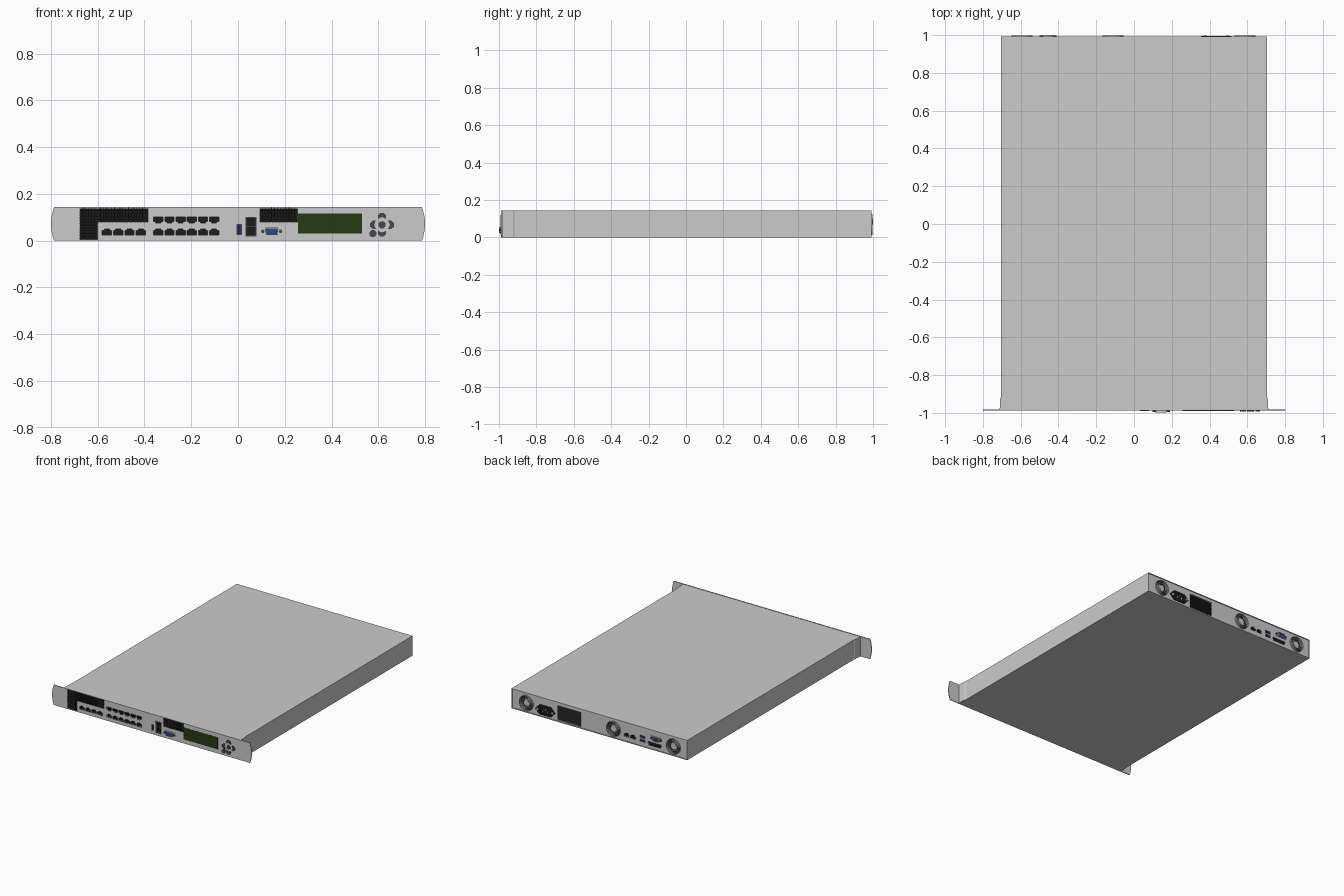
import bpy, bmesh, math
from mathutils import Matrix

if "Cube" in bpy.data.objects:
    bpy.data.objects.remove(bpy.data.objects["Cube"])

FRONT, BACK = -0.988, 0.989   # outer faces of the two panels


def material(name, r, g, b):
    m = bpy.data.materials.new(name)
    m.diffuse_color = (r, g, b, 1)
    m.use_nodes = True
    m.node_tree.nodes["Principled BSDF"].inputs["Base Color"].default_value = m.diffuse_color
    return m


BLACK = material("black", 0.012, 0.012, 0.012)
DARK = material("dark_grey", 0.06, 0.06, 0.07)
BLUE = material("blue", 0.03, 0.07, 0.28)
PURPLE = material("dark_blue", 0.04, 0.04, 0.14)
GREEN = material("screen_green", 0.02, 0.04, 0.008)


def add(name, mesh, mat=None):
    ob = bpy.data.objects.new(name, mesh)
    bpy.context.collection.objects.link(ob)
    if mat:
        mesh.materials.clear()
        mesh.materials.append(mat)
    return ob


def prisms(name, polys, y0, y1, mat=None, pocket=False):
    """Extrude x-z outlines from y0 to y1; a pocket is left open at y0."""
    bm = bmesh.new()
    for pts in polys:
        a = [bm.verts.new((x, y0, z)) for x, z in pts]
        b = [bm.verts.new((x, y1, z)) for x, z in pts]
        for i in range(len(pts)):
            j = (i + 1) % len(pts)
            bm.faces.new((a[i], a[j], b[j], b[i]))
        bm.faces.new(b)
        if not pocket:
            bm.faces.new(a)
    bmesh.ops.recalc_face_normals(bm, faces=bm.faces)
    if pocket:
        bmesh.ops.reverse_faces(bm, faces=bm.faces)
    me = bpy.data.meshes.new(name)
    bm.to_mesh(me)
    bm.free()
    return add(name, me, mat)


def plate(name, outline, holes, y0, y1, mat=None):
    """Flat plate in the x-z plane with holes, from a filled curve."""
    cu = bpy.data.curves.new(name, 'CURVE')
    cu.dimensions, cu.fill_mode, cu.extrude = '2D', 'BOTH', abs(y1 - y0) / 2
    for pts in [outline] + holes:
        sp = cu.splines.new('POLY')
        sp.points.add(len(pts) - 1)
        for p, (x, z) in zip(sp.points, pts):
            p.co = (x, z, 0, 1)
        sp.use_cyclic_u = True
    tmp = add(name + "_curve", cu)
    dg = bpy.context.evaluated_depsgraph_get()
    me = bpy.data.meshes.new_from_object(tmp.evaluated_get(dg))
    bpy.data.objects.remove(tmp)
    me.transform(Matrix.Translation((0, (y0 + y1) / 2, 0)) @ Matrix.Rotation(math.pi / 2, 4, 'X'))
    return add(name, me, mat)


def rect(x0, x1, z0, z1):
    return [(x0, z0), (x1, z0), (x1, z1), (x0, z1)]


def box(cx, cz, w, h):
    return rect(cx - w / 2, cx + w / 2, cz - h / 2, cz + h / 2)


def ngon(cx, cz, r, n, turn=0.0):
    return [(cx + r * math.cos(turn + 2 * math.pi * i / n),
             cz + r * math.sin(turn + 2 * math.pi * i / n)) for i in range(n)]


def jack(cx, cz, f=1):
    prof = [(-.02, -.013), (.02, -.013), (.02, .006), (.011, .006),
            (.011, .013), (-.011, .013), (-.011, .006), (-.02, .006)]
    return [(cx + x, cz + f * z) for x, z in prof]


def dshape(cx, cz, w, h):
    return [(cx - w * .42, cz - h / 2), (cx + w * .42, cz - h / 2), (cx + w / 2, cz + h * .3),
            (cx + w * .46, cz + h / 2), (cx - w * .46, cz + h / 2), (cx - w / 2, cz + h * .3)]


def video_port(name, cx, cz, y, s):
    """D-shaped connector with flange, insert and two hex posts; s is the outward y sign."""
    prisms(name + "_flange", [box(cx, cz, .094, .032)], y, y + s * .002)
    plate(name + "_shell", dshape(cx, cz, .058, .031), [dshape(cx, cz, .052, .026)], y, y + s * .011)
    prisms(name + "_insert", [dshape(cx, cz, .052, .026)], y, y + s * .009, BLUE)
    pins = [box(cx + (i - 2) * .009 + (r % 2) * .003, cz + (r - 1) * .007, .003, .003)
            for i in range(5) for r in range(3)]
    prisms(name + "_contacts", pins, y, y + s * .0095, BLACK)
    prisms(name + "_posts", [ngon(cx + d, cz, .008, 6) for d in (-.038, .038)], y, y + s * .008, DARK)


def grille(name, x0, x1, z0, z1, y, step=.012):
    """Woven vent: thin bars both ways over a dark opening."""
    nx, nz = round((x1 - x0) / step), round((z1 - z0) / step)
    bars = [box(x0 + (x1 - x0) * i / nx, (z0 + z1) / 2, .003, z1 - z0) for i in range(1, nx)]
    bars += [box((x0 + x1) / 2, z0 + (z1 - z0) * i / nz, x1 - x0, .003) for i in range(1, nz)]
    prisms(name, bars, y - .001, y + .001, BLACK)


# Chassis sleeve, open at both ends
bm = bmesh.new()
bmesh.ops.create_cube(bm, size=1, matrix=Matrix.LocRotScale((0, .005, .0715), None, (1.41, 1.976, .143)))
ends = [f for f in bm.faces if abs(f.normal.y) > .9]
bmesh.ops.delete(bm, geom=ends, context='FACES_ONLY')
me = bpy.data.meshes.new("chassis")
bm.to_mesh(me)
bm.free()
mod = add("chassis", me).modifiers.new("walls", 'SOLIDIFY')
mod.thickness, mod.offset = .006, -1

# Ear flanges wrapped along the chassis sides
for side, s in (("left", -1), ("right", 1)):
    bm = bmesh.new()
    prof = [(.704, -.983), (.711, -.983), (.709, -.925), (.704, -.915)]
    face = bm.faces.new([bm.verts.new((s * x, y, .001)) for x, y in prof])
    up = bmesh.ops.extrude_face_region(bm, geom=[face])['geom']
    bmesh.ops.translate(bm, verts=[v for v in up if isinstance(v, bmesh.types.BMVert)], vec=(0, 0, .142))
    bmesh.ops.recalc_face_normals(bm, faces=bm.faces)
    me = bpy.data.meshes.new(side + "_ear_flange")
    bm.to_mesh(me)
    bm.free()
    add(side + "_ear_flange", me)

# Front panel with bowed ear ends and openings
H = .145
arc = [(.786 + .014 * (1 - (2 * i / 8 - 1) ** 2), H * i / 8) for i in range(9)]
outline = arc + [(-x, z) for x, z in reversed(arc)]
left_vent = [(-.676, .005), (-.6, .005), (-.6, .08), (-.385, .08), (-.385, .142), (-.676, .142)]
right_vent = rect(.094, .255, .08, .142)
jacks = [jack(-.561 + .0485 * i, .038) for i in range(4)]
jacks += [jack(-.341 + .0478 * i, z, f) for i in range(6) for z, f in ((.038, 1), (.088, -1))]
stack = [box(.056, .042, .034, .03), box(.056, .08, .034, .03)]
usb = box(.006, .048, .02, .042)
plate("front_panel", outline, [left_vent, right_vent, usb] + jacks + stack, FRONT, FRONT + .006)
prisms("front_jacks", jacks, FRONT + .001, FRONT + .035, BLACK, True)
prisms("front_vents", [left_vent, right_vent], FRONT + .001, FRONT + .008, BLACK, True)
grille("vent_grille_left", -.676, -.6, .005, .142, FRONT + .002)
grille("vent_grille_top", -.6, -.385, .08, .142, FRONT + .002)
grille("vent_grille_right", .094, .255, .08, .142, FRONT + .002)
plate("stacked_jack_frame", rect(.033, .08, .018, .102), stack, FRONT - .003, FRONT, DARK)
prisms("stacked_jacks", stack, FRONT - .002, FRONT + .03, BLACK, True)
prisms("front_usb_socket", [usb], FRONT + .0005, FRONT + .02, PURPLE, True)
prisms("front_usb_tongue", [box(.003, .048, .006, .034)], FRONT, FRONT + .02, PURPLE)
video_port("front_video_port", .144, .04, FRONT, -1)
prisms("display_screen", [rect(.257, .53, .03, .116)], FRONT - .001, FRONT + .002, GREEN)

# Keypad: arrow keys around a centre key, plus one spare key
arrow = [(-.018, -.012), (0, -.004), (.018, -.012), (.018, .002), (.007, .014), (-.007, .014), (-.018, .002)]
keys = [ngon(.616, .068, .016, 8, math.pi / 8), ngon(.577, .03, .016, 8, math.pi / 8)]
for k in range(4):
    c, s = math.cos(k * math.pi / 2), math.sin(k * math.pi / 2)
    cx, cz = .616 - .038 * s, .068 + .037 * c
    keys.append([(cx + x * c - z * s, cz + x * s + z * c) for x, z in arrow])
prisms("keypad_buttons", keys, FRONT - .005, FRONT, DARK)

# Rear panel with fan, vent and port openings
fans = [(x, .068) for x in (.587, -.112, -.593)]
fan_holes = [ngon(x, z, .052, 32) for x, z in fans]
rear_vent = rect(.15, .34, .012, .115)
rear_jacks = [jack(-.217, .05), jack(-.268, .05)]
rear_usb = [box(-.344, z, .042, .018) for z in (.042, .07)]
serial = dshape(-.44, .038, .11, .024)
plate("rear_panel", rect(-.7, .7, .005, .138), fan_holes + rear_jacks + rear_usb + [rear_vent, serial],
      BACK - .006, BACK)
prisms("fan_wells", fan_holes, BACK - .001, BACK - .03, BLACK, True)
prisms("rear_jacks", rear_jacks, BACK - .001, BACK - .035, BLACK, True)
prisms("rear_usb_sockets", rear_usb, BACK - .001, BACK - .03, DARK, True)
prisms("rear_usb_tongues", [box(-.344, z + .003, .034, .005) for z in (.042, .07)], BACK - .03, BACK, BLUE)
prisms("rear_vent", [rear_vent], BACK - .001, BACK - .008, DARK, True)
prisms("rear_vent_slats", [box(.245, .012 + .0103 * i, .19, .003) for i in range(1, 10)],
       BACK - .008, BACK - .001, DARK)
prisms("serial_port", [serial], BACK - .001, BACK - .01, BLACK, True)
video_port("rear_video_port", -.455, .085, BACK, 1)

# Fans: hub, seven blades and a raised wire ring guard
for n, (x, z) in enumerate(fans, 1):
    prisms(f"fan_{n}_hub", [ngon(x, z, .026, 24)], BACK - .02, BACK - .002)
    blades = []
    for k in range(7):
        a = 2 * math.pi * k / 7
        blades.append([(x + r * math.cos(a + t), z + r * math.sin(a + t))
                       for r, t in ((.024, 0), (.046, .2), (.046, .75), (.024, .6))])
    prisms(f"fan_{n}_blades", blades, BACK - .016, BACK - .01, DARK)
    for r in (.032, .043, .054):
        plate(f"fan_{n}_guard_ring", ngon(x, z, r + .002, 32), [ngon(x, z, r - .002, 32)], BACK, BACK + .008)
    prisms(f"fan_{n}_guard_spokes",
           [[(x + r * math.cos(a + d / r), z + r * math.sin(a + d / r))
             for r, d in ((.02, -.0015), (.054, -.0015), (.054, .0015), (.02, .0015))]
            for a in (math.pi / 4 + k * math.pi / 2 for k in range(4))], BACK + .002, BACK + .006)

# Mains inlet: pointed flange, socket and three pins
px, pz = .435, .052
flange = [(px - .08, pz), (px - .045, pz - .036), (px + .045, pz - .036),
          (px + .08, pz), (px + .045, pz + .036), (px - .045, pz + .036)]
well = [(px - .036, pz - .026), (px + .036, pz - .026), (px + .036, pz + .012),
        (px + .022, pz + .026), (px - .022, pz + .026), (px - .036, pz + .012)]
plate("power_inlet_flange", flange, [well], BACK, BACK + .006, BLACK)
prisms("power_inlet_well", [well], BACK + .005, BACK + .0005, BLACK, True)
prisms("power_inlet_pins", [box(px + d, pz + e, .005, .014) for d, e in ((-.018, -.006), (0, .006), (.018, -.006))],
       BACK, BACK + .004)
prisms("power_inlet_screws", [ngon(px + d, pz, .008, 12) for d in (-.06, .06)], BACK + .005, BACK + .008)
